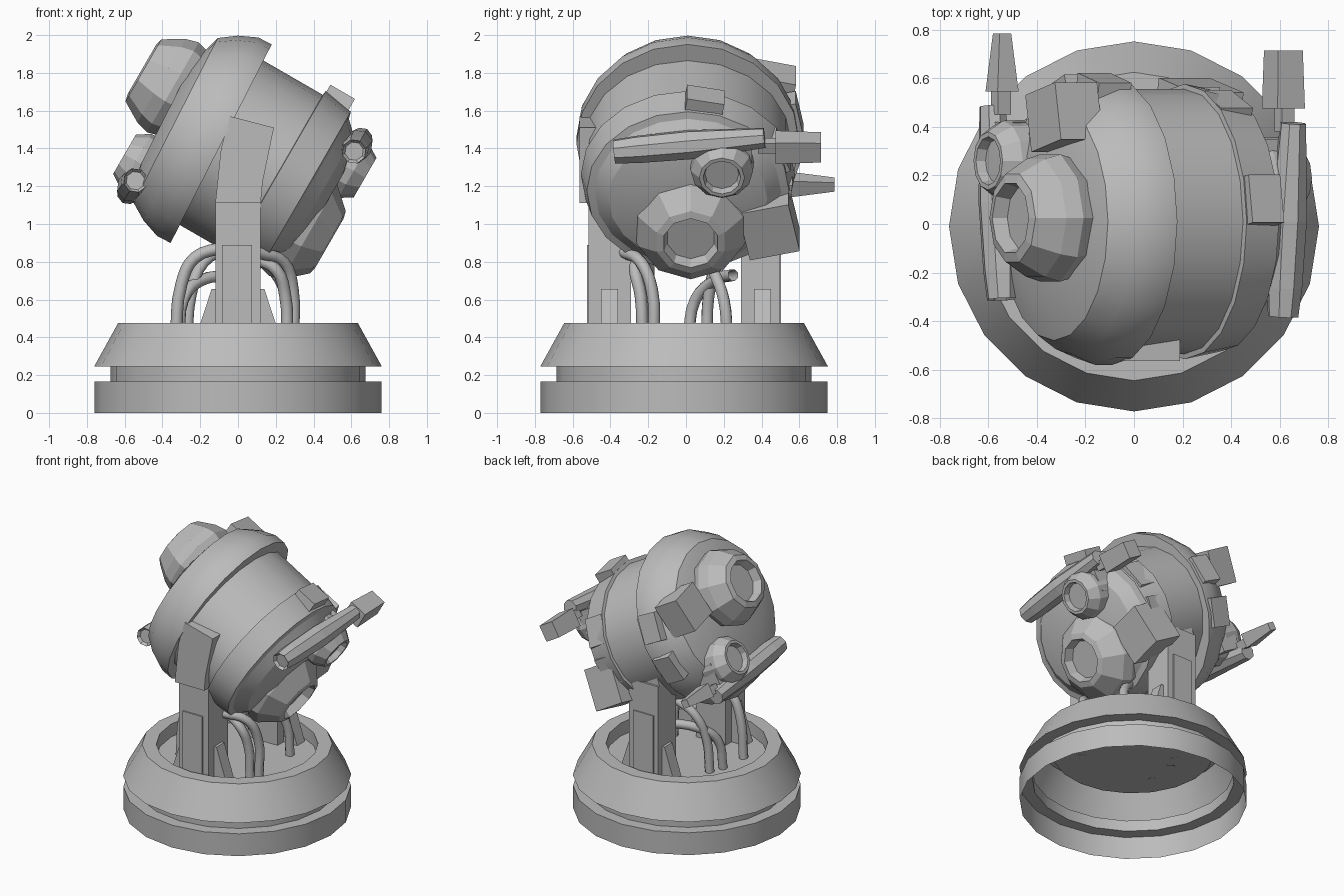
import bpy, bmesh, math
from mathutils import Matrix

cube = bpy.data.objects.get("Cube")
if cube:
    bpy.data.objects.remove(cube, do_unlink=True)

grey = bpy.data.materials.new("plain_grey")
grey.use_nodes = True
grey.diffuse_color = (0.5, 0.5, 0.5, 1)
grey.node_tree.nodes["Principled BSDF"].inputs["Base Color"].default_value = (0.5, 0.5, 0.5, 1)

T = Matrix.Translation
I = Matrix.Identity(4)


def R(degrees, axis):
    return Matrix.Rotation(math.radians(degrees), 4, axis)


def finish(name, bm, matrix=I, smooth=False):
    bm.transform(matrix)
    bmesh.ops.recalc_face_normals(bm, faces=bm.faces)
    mesh = bpy.data.meshes.new(name)
    bm.to_mesh(mesh)
    bm.free()
    mesh.materials.append(grey)
    obj = bpy.data.objects.new(name, mesh)
    bpy.context.collection.objects.link(obj)
    if smooth:
        bpy.ops.object.select_all(action='DESELECT')
        obj.select_set(True)
        bpy.context.view_layer.objects.active = obj
        bpy.ops.object.shade_smooth_by_angle(angle=math.radians(25))


def lathe(name, profile, sides, matrix=I, smooth=False):
    """Spin (radius, height) points about local z."""
    bm = bmesh.new()
    verts = [bm.verts.new((r, 0, h)) for r, h in profile]
    edges = [bm.edges.new(p) for p in zip(verts, verts[1:])]
    bmesh.ops.spin(bm, geom=verts + edges, cent=(0, 0, 0), axis=(0, 0, 1),
                   angle=math.tau, steps=sides, use_merge=False)
    bmesh.ops.remove_doubles(bm, verts=bm.verts, dist=0.0005)
    finish(name, bm, matrix, smooth)


def box(name, centre, size, matrix=I, taper=1.0):
    """Box whose +y end is scaled by taper."""
    bm = bmesh.new()
    bmesh.ops.create_cube(bm, size=1)
    for v in bm.verts:
        if v.co.y > 0:
            v.co.x *= taper
            v.co.z *= taper
    finish(name, bm, matrix @ T(centre) @ Matrix.Diagonal((*size, 1)))


def plate(name, outline, y0, y1):
    """Extrude an (x, z) outline from y0 to y1."""
    bm = bmesh.new()
    face = bm.faces.new([bm.verts.new((x, y0, z)) for x, z in outline])
    ext = bmesh.ops.extrude_face_region(bm, geom=[face])
    for v in ext["geom"]:
        if isinstance(v, bmesh.types.BMVert):
            v.co.y = y1
    finish(name, bm)


def hose(name, points, radius=0.032):
    curve = bpy.data.curves.new(name, 'CURVE')
    curve.dimensions = '3D'
    curve.bevel_depth = radius
    curve.bevel_resolution = 2
    curve.resolution_u = 4
    spline = curve.splines.new('BEZIER')
    spline.bezier_points.add(len(points) - 1)
    for p, co in zip(spline.bezier_points, points):
        p.co = co
        p.handle_left_type = p.handle_right_type = 'AUTO'
    curve.materials.append(grey)
    bpy.context.collection.objects.link(bpy.data.objects.new(name, curve))


# Hollow turntable base with a recessed floor
lathe("base", [(0, .38), (.54, .38), (.54, .475), (.635, .475), (.762, .245),
               (.675, .245), (.675, .165), (.76, .165), (.76, 0)],
      20, T((0, -.01, 0)), True)

# Front and back posts, each with a raised panel and two braces
for side, label in ((-1, "front"), (1, "back")):
    outer = .515 if side < 0 else .495
    plate(label + "_post", [(-.12, .38), (.12, .38), (.12, 1.11), (-.12, 1.11)],
          side * outer, side * .29)
    plate(label + "_post_panel", [(-.085, .38), (.075, .38), (.075, .89), (-.085, .89)],
          side * (outer + .009), side * .48)
    for s in (-1, 1):
        plate(label + "_brace", [(s * .1, .38), (s * .23, .38), (s * .14, .655), (s * .1, .655)],
              side * .45, side * .36)

# Leaning arm on the front post, short cap on the back post
plate("front_arm", [(-.12, 1.11), (.12, 1.11), (.13, 1.22), (.19, 1.51), (-.04, 1.57),
                    (-.09, 1.4)], -.565, -.42)
plate("back_cap", [(-.12, 1.11), (.12, 1.11), (.09, 1.21), (-.09, 1.21)], .48, .36)

# Hoses rising from the floor into the head
for i, path in enumerate([
        [(.29, -.17, .38), (.29, -.18, .65), (.24, -.24, .8), (.1, -.33, .85)],
        [(.26, -.23, .38), (.25, -.24, .62), (.2, -.27, .76), (.08, -.25, .82)],
        [(-.31, .01, .38), (-.29, .05, .6), (-.2, .15, .7), (-.02, .25, .73)],
        [(-.27, .11, .38), (-.25, .12, .62), (-.18, .16, .8), (-.04, .18, .88)],
        [(.27, .22, .38), (.26, .2, .6), (.2, .15, .74), (.08, .1, .85)],
        [(-.33, -.2, .38), (-.3, -.2, .68), (-.23, -.2, .82), (-.06, -.2, .88)]]):
    hose("hose_%d" % (i + 1), path)

# Tilted head: slightly oval drum, wide upper collar, narrower lower collar
head = T((0, .01, 1.38)) @ R(-60, 'Y')
collar = head @ R(-3, 'Y')
lathe("drum", [(.53, .2), (.53, -.3)], 20, head @ Matrix.Diagonal((.92, 1.03, 1, 1)), True)
lathe("upper_collar", [(0, .43), (.3, .43), (.49, .37), (.55, .28), (.59, .18), (.59, .1),
                       (.45, .1)], 20, collar, True)
lathe("lower_collar", [(.45, -.23), (.54, -.24), (.51, -.41), (.47, -.42), (.4, -.49),
                       (.2, -.54), (0, -.54)], 20, head @ Matrix.Diagonal((.95, 1.05, 1, 1)), True)

# Raised pads on the collars
for frame, h, radius, angles in ((collar, .2, .57, (78, 108)), (head, -.32, .51, (10, 68, 98))):
    for a in angles:
        box("collar_pad", (radius, 0, h), (.07, .2, .15), frame @ R(a, 'Z'))

# Each end of the head carries a large lens, a small lens, a barrel and a block
for label, turn, shift, lens, offset, block, fin, tip in (
        ("upper", 0, (-.09, .07, -.135), .275, .125, (.25, .24, .2), .1, .55),
        ("lower", 180, (0, 0, 0), .31, .175, (.29, .27, .24), .13, .9)):
    end = head @ R(turn, 'Y')
    gun = end @ T(shift)
    lathe(label + "_large_lens", [(lens - .04, .33), (lens, .47), (lens - .02, .54), (.19, .65),
                                  (.15, .66), (.13, .6), (0, .6)], 10, end @ T((offset, .015, 0)))
    box(label + "_block", (0, 0, 0), block, end @ T((offset + .01, .43, .41)) @ R(12, 'Z'))
    lathe(label + "_small_lens", [(.14, .36), (.17, .46), (.165, .58), (.12, .65), (.1, .65),
                                  (.09, .61), (0, .61)], 12, gun @ T((-.22, .18, 0)))
    along = gun @ T((-.31, -.39, .53)) @ R(-90, 'X') @ R(-6, 'Y')
    lathe(label + "_barrel", [(0, .02), (.05, .02), (.065, 0), (.075, .12), (.08, .4),
                              (.055, .8), (0, .8)], 8, along)
    box(label + "_barrel_mount", (-.26, .2, .47), (.16, .28, .16), gun)
    box(label + "_barrel_link", (-.34, .43, .52), (.06, .12, .06), gun)
    box(label + "_barrel_fin", (-.33, .585, .52), (fin, .24, fin), gun, tip)
